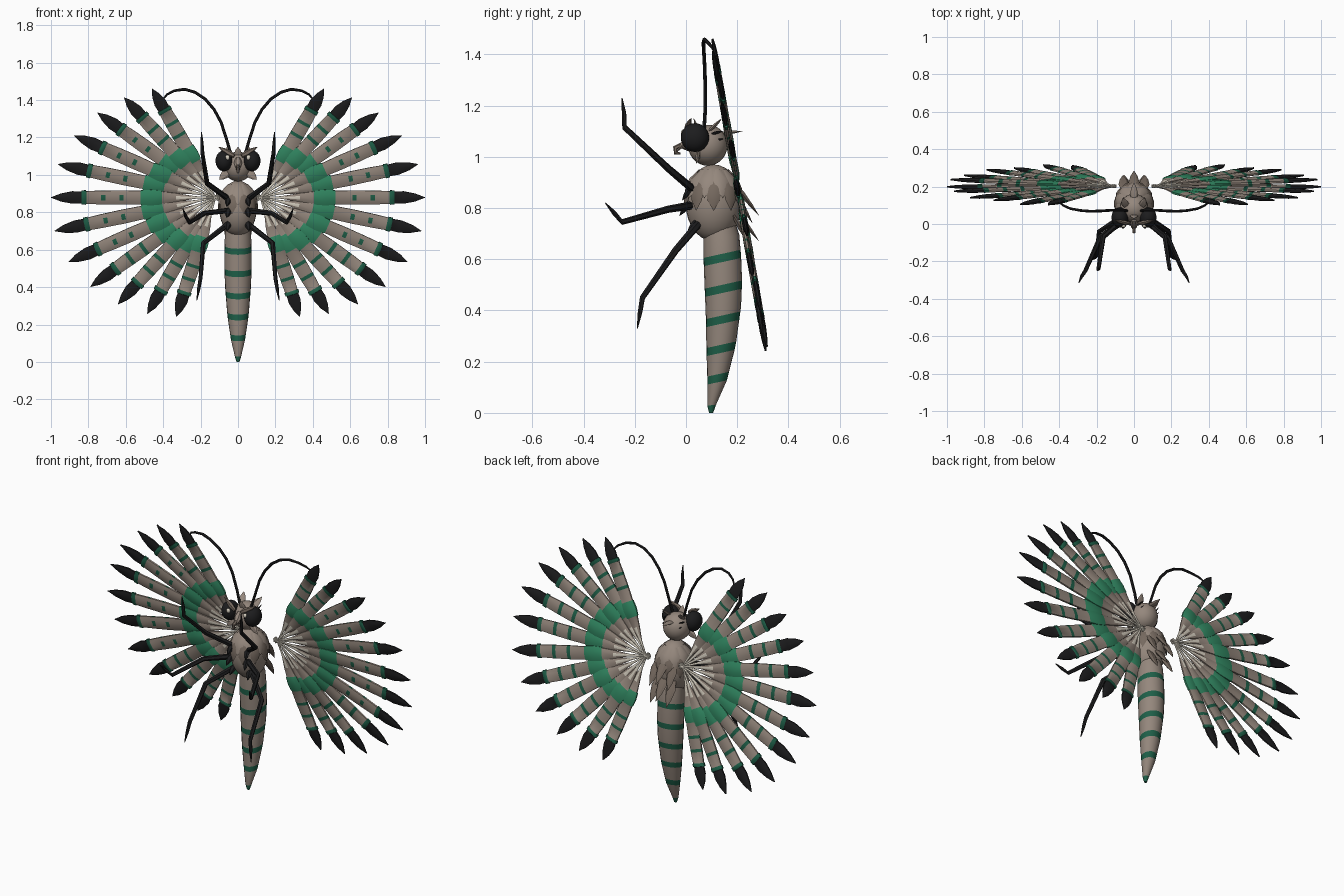
import bpy, bmesh, math
from mathutils import Vector as V

if "Cube" in bpy.data.objects:
    bpy.data.objects.remove(bpy.data.objects["Cube"])

def material(name, rgb):
    m = bpy.data.materials.new(name)
    m.diffuse_color = (*rgb, 1)
    m.use_nodes = True
    m.node_tree.nodes["Principled BSDF"].inputs["Base Color"].default_value = m.diffuse_color
    return m

MATS = [material("taupe", (.30, .245, .205)), material("dark_taupe", (.18, .142, .115)),
        material("bright_green", (.032, .25, .125)), material("dark_green", (.013, .115, .065)),
        material("black", (.012, .012, .013)), material("cream", (.70, .65, .55))]
TAUPE, DARK, GREEN, DGREEN, BLACK, CREAM = range(6)

def finish(name, bm, smooth=40):
    bmesh.ops.recalc_face_normals(bm, faces=bm.faces)
    me = bpy.data.meshes.new(name)
    bm.to_mesh(me)
    bm.free()
    for m in MATS:
        me.materials.append(m)
    ob = bpy.data.objects.new(name, me)
    bpy.context.collection.objects.link(ob)
    if smooth:
        bpy.ops.object.select_all(action='DESELECT')
        ob.select_set(True)
        bpy.context.view_layer.objects.active = ob
        bpy.ops.object.shade_smooth_by_angle(angle=math.radians(smooth))
    return ob

def loft(name, rings, rule, smooth=40):
    """Skin a list of point rings; rule(segment, side) gives the colour."""
    bm = bmesh.new()
    rows = [[bm.verts.new(p) for p in r] for r in rings]
    n = len(rows[0])
    for i in range(len(rows) - 1):
        for k in range(n):
            f = bm.faces.new((rows[i][k], rows[i][(k + 1) % n], rows[i + 1][(k + 1) % n], rows[i + 1][k]))
            f.material_index = rule(i, k)
    bm.faces.new(rows[0]).material_index = rule(0, 0)
    bm.faces.new(rows[-1]).material_index = rule(len(rows) - 2, 0)
    return finish(name, bm, smooth)

def ellipse(c, a, b, n, off=0.0):
    return [c + a * math.cos((k + off) * 2 * math.pi / n) + b * math.sin((k + off) * 2 * math.pi / n)
            for k in range(n)]

def sweep(name, pts, widths, thick, out, mat, n=6, smooth=40):
    """Flat or round tube along points; out is the thin direction."""
    pts, out, rings = [V(p) for p in pts], V(out), []
    for i, p in enumerate(pts):
        t = (pts[min(i + 1, len(pts) - 1)] - pts[max(i - 1, 0)]).normalized()
        s = t.cross(out).normalized()
        rings.append(ellipse(p, s * widths[i], s.cross(t) * widths[i] * thick, n))
    return loft(name, rings, lambda i, k: mat, smooth)

def ball(name, c, r, mat, u=24, v=14):
    bm = bmesh.new()
    bmesh.ops.create_uvsphere(bm, u_segments=u, v_segments=v, radius=1)
    for q in bm.verts:
        q.co = V((c[0] + q.co.x * r[0], c[1] + q.co.y * r[1], c[2] + q.co.z * r[2]))
    for f in bm.faces:
        f.material_index = mat
    return finish(name, bm, 60)

def spike(name, a, b, w, mat, out=(0, 1, .3), thick=.4):
    a, b = V(a), V(b)
    return sweep(name, [a, a.lerp(b, .35), a.lerp(b, .7), b], [w * .6, w, w * .65, .001], thick, out, mat, 6, 30)

# ---- Wings: fans of banded feathers in a plane leaning back
TILT = math.radians(10)
LENGTHS = [.68, .73, .78, .827, .862, .88]
LENGTHS += LENGTHS[::-1]
# (fraction of length, half width, colour of the segment that follows)
FEATHER = [(-.03, .003, CREAM), (.12, .007, CREAM), (.15, .011, TAUPE), (.24, .025, TAUPE), (.325, .035, GREEN),
           (.33, .041, GREEN), (.39, .046, GREEN), (.45, .043, GREEN), (.455, .039, TAUPE),
           (.56, .041, DGREEN), (.585, .041, TAUPE), (.67, .040, DGREEN), (.695, .040, TAUPE),
           (.785, .037, DGREEN), (.787, .042, DGREEN), (.813, .041, DGREEN), (.815, .034, BLACK),
           (.87, .036, BLACK), (.94, .023, BLACK), (1.0, .001, BLACK)]

def feather(name, s, i):
    ang, length = math.radians(60 - 12 * i), LENGTHS[i]
    u, v = V((s, 0, 0)), V((0, -math.sin(TILT), math.cos(TILT)))
    front = V((0, -math.cos(TILT), -math.sin(TILT)))
    along = u * math.cos(ang) + v * math.sin(ang)
    side = v * math.cos(ang) - u * math.sin(ang)
    root = V((.12 * s, .203, .88)) + front * (.004 if i % 2 else -.003)
    rings = [ellipse(root + along * t * length, side * w, front * (.004 + w * .2), 8, .5)
             for t, w, _ in FEATHER]

    def rule(seg, k):
        t, _, m = FEATHER[seg]
        if m == DGREEN and t < .75 and 2 <= i <= 7 and k in (0, 2):
            return TAUPE                       # narrow front patches on the middle feathers
        if m == TAUPE and t < .2 and k in (1, 5):
            return CREAM                       # quill running into the vane
        return m
    loft(name, rings, rule)

for s, label in ((1, "right"), (-1, "left")):
    for i in range(12):
        feather(f"{label}_feather_{i + 1}", s, i)

# ---- Abdomen: tapering banded tail with tilted rings
PROFILE = [(0, .098, .008), (.03, .100, .017), (.12, .122, .038), (.25, .137, .057), (.4, .146, .069),
           (.5, .146, .073), (.6, .142, .073), (.68, .138, .070), (.74, .13, .06)]
BANDS = [.135, .25, .365, .485, .605]

def abdomen_at(z):
    for (z0, y0, r0), (z1, y1, r1) in zip(PROFILE, PROFILE[1:]):
        if z <= z1:
            f = (z - z0) / (z1 - z0)
            return y0 + (y1 - y0) * f, r0 + (r1 - r0) * f

zs = sorted([p[0] for p in PROFILE if all(abs(p[0] - b) > .02 for b in BANDS)] +
            [b + d for b in BANDS for d in (-.016, .016)])
rings = []
for z in zs:
    y, r = abdomen_at(z)
    rings.append(ellipse(V((0, y, z)), V((r, 0, 0)), V((0, r, r * .22 * min(1, z * 8))), 20))
loft("abdomen", rings, lambda i, k: DGREEN if zs[i] < .01 or
     any(abs((zs[i] + zs[i + 1]) / 2 - b) < .004 for b in BANDS) else TAUPE)

# ---- Thorax with a collar of pointed scales
TC, TR = V((0, .108, .82)), V((.1, .11, .15))
ball("thorax", TC, TR, TAUPE)

def on_thorax(az, z, k):
    c = math.sqrt(max(0, 1 - ((z - TC.z) / TR.z) ** 2)) * k
    return V((TR.x * math.sin(az) * c, TC.y - TR.y * math.cos(az) * c, z))

for row, (top, low, shift) in enumerate(((.95, .84, 0), (.92, .79, .5))):
    for j in range(10):
        az = (j + shift) * math.tau / 10
        pts = [on_thorax(az, top + (low - top) * f, k)
               for f, k in ((0, 1), (.35, 1.02), (.7, 1.03), (1, 1.07))]
        sweep(f"collar_scale_{row}_{j}", pts, [.012, .031, .024, .001], .25,
              (math.sin(az), -math.cos(az), .3), DARK if row else TAUPE, 6, 30)

# back scales
for j, (x, z) in enumerate([(0, .90), (.05, .87), (-.05, .87), (0, .80), (.045, .77), (-.045, .77)]):
    spike(f"back_scale_{j}", (x, .185, z), (x * 1.2, .285 - abs(x) * .5, z - .13), .03, DARK, (0, 1, .5))

# ---- Head
ball("head", (0, .085, 1.045), (.076, .077, .08), TAUPE)
spike("crown_tuft", (0, .05, 1.09), (0, .03, 1.15), .022, TAUPE, (0, 1, 0))
spike("nose", (0, .02, 1.09), (0, -.035, 1.02), .022, TAUPE, (0, 1, -.6), .7)
sweep("curled_mouth", [(0, .02, 1.03), (0, -.02, 1.045), (0, -.042, 1.035), (0, -.04, 1.015), (0, -.022, 1.012)],
      [.012, .011, .010, .008, .004], 1, (1, 0, 0), DARK)
spike("nape_tuft", (0, .13, 1.09), (0, .22, 1.1), .022, TAUPE, (0, 0, 1))

LEGS = {"front": [(.05, .03, .87), (.165, -.07, .955), (.19, -.24, 1.115), (.193, -.242, 1.17), (.195, -.25, 1.23)],
        "middle": [(.05, .02, .81), (.18, -.07, .795), (.26, -.25, .745), (.28, -.28, .78), (.295, -.315, .82)],
        "rear": [(.05, .05, .74), (.185, -.04, .635), (.2, -.17, .45), (.21, -.18, .39), (.22, -.19, .33)]}
ANTENNA = [(.035, .07, 1.10), (.058, .075, 1.18), (.09, .075, 1.28), (.128, .073, 1.35), (.175, .07, 1.405),
           (.23, .068, 1.442), (.285, .072, 1.458), (.34, .082, 1.45), (.38, .1, 1.43), (.405, .12, 1.40)]

for s, label in ((1, "right"), (-1, "left")):
    def m(p):
        return (p[0] * s, p[1], p[2])
    # eye, glint, brow, cheek and head tufts
    ball(label + "_eye", m((.075, .035, 1.075)), (.045, .055, .056), BLACK)
    ball(label + "_pupil", m((.056, -.011, 1.093)), (.012, .009, .014), CREAM, 10, 6)
    spike(label + "_brow", m((.02, .0, 1.10)), m((.105, .02, 1.15)), .016, DARK, (0, 1, 0), .8)
    spike(label + "_cheek_tuft", m((.05, .05, 1.02)), m((.10, .04, .975)), .024, TAUPE, (0, 1, 0))
    spike(label + "_crown_spike", m((.04, .09, 1.10)), m((.06, .14, 1.15)), .02, TAUPE, (0, -.5, 1))
    for j in range(2):
        z = 1.06 + .03 * j
        spike(f"{label}_head_stripe_{j}", m((.06, .10, z)), m((.055, .145, z + .01)), .006, BLACK, (s, .6, 0), .6)
    sweep(label + "_antenna", [m(p) for p in ANTENNA], [.008] * 7 + [.007, .006, .003], 1, (0, 1, .1), BLACK)
    # legs with spiked roots
    for part, pts in LEGS.items():
        sweep(f"{label}_{part}_leg", [m(p) for p in pts], [.016, .014, .011, .009, .002], 1, (.3, .2, 1)
              if part == "middle" else (1, .3, 0), BLACK)
        x, y, z = pts[0]
        spike(f"{label}_{part}_leg_root", m((x, y - .01, z + .01)), m((x + .01, y - .045, z - .04)),
              .018, BLACK, (0, 1, .2), .7)
